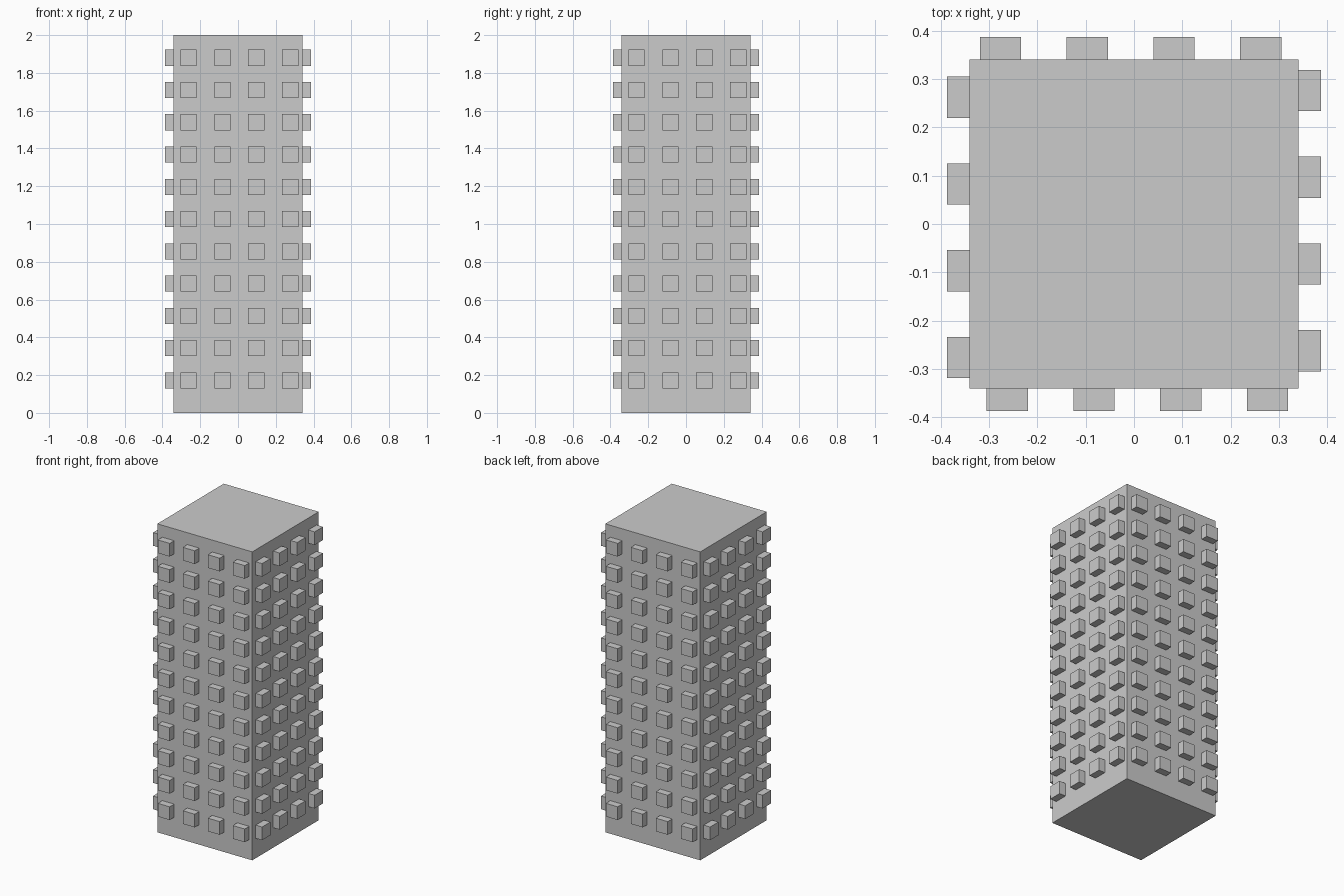
import bpy, bmesh
from math import pi
from mathutils import Matrix, Vector

if "Cube" in bpy.data.objects:
    bpy.data.objects.remove(bpy.data.objects["Cube"])

HALF, HEIGHT = 0.3405, 2.0        # tower core
SIZE, DEPTH = 0.0855, 0.046       # window block
COLS, ROWS = 4, 11


def add_box(bm, centre, size):
    m = Matrix.Translation(Vector(centre)) @ Matrix.Diagonal((*size, 1))
    return bmesh.ops.create_cube(bm, size=1, matrix=m)["verts"]


def finish(bm, name):
    mesh = bpy.data.meshes.new(name)
    bm.to_mesh(mesh)
    bm.free()
    bpy.context.collection.objects.link(bpy.data.objects.new(name, mesh))


# Tower core
bm = bmesh.new()
add_box(bm, (0, 0, HEIGHT / 2), (2 * HALF, 2 * HALF, HEIGHT))
finish(bm, "tower_core")

# Projecting window blocks: the front grid, turned onto each wall
for side, name in enumerate(("front", "right", "back", "left")):
    bm = bmesh.new()
    for row in range(ROWS):
        for col in range(COLS):
            x = 0.007 + (col - 1.5) * 0.1795
            z = 0.172 + row * 0.1708
            add_box(bm, (x, -HALF - DEPTH / 2, z), (SIZE, DEPTH, SIZE))
    bmesh.ops.rotate(bm, verts=bm.verts, matrix=Matrix.Rotation(side * pi / 2, 3, "Z"))
    finish(bm, name + "_window_blocks")
